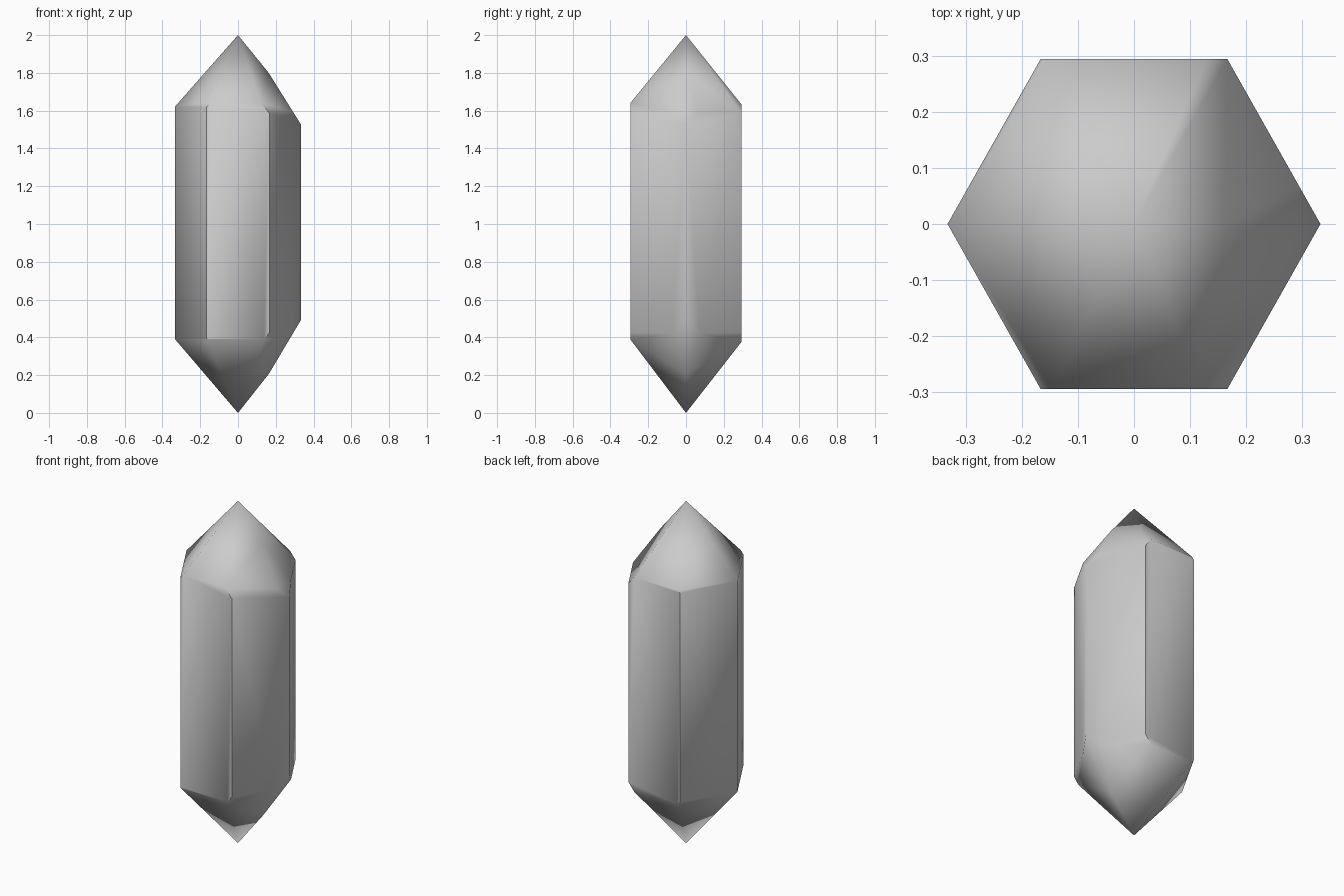
import bpy, bmesh, math
from mathutils import Vector, Matrix

if "Cube" in bpy.data.objects:
    bpy.data.objects.remove(bpy.data.objects["Cube"])

bm = bmesh.new()

# hexagonal column, corners on the x axis
bmesh.ops.create_cone(bm, cap_ends=True, segments=6, radius1=0.333, radius2=0.333, depth=2,
                      matrix=Matrix.Translation((0, 0, 1)) @ Matrix.Rotation(math.pi / 2, 4, 'Z'))
bmesh.ops.scale(bm, vec=(1, 1.023, 1), verts=bm.verts)


def cut(angle, slope, gap, side):
    """Slice off one tip facet: side +1 is the top, -1 the base; gap is the height past the tip."""
    a = math.radians(angle)
    normal = Vector((slope * math.cos(a), slope * math.sin(a), side))
    point = Vector((0, 0, 2 + gap if side > 0 else -gap))
    res = bmesh.ops.bisect_plane(bm, geom=bm.verts[:] + bm.edges[:] + bm.faces[:], dist=1e-5,
                                 plane_co=point, plane_no=normal, clear_outer=True)
    edges = [e for e in res['geom_cut'] if isinstance(e, bmesh.types.BMEdge) and e.is_boundary]
    if edges:
        bmesh.ops.holes_fill(bm, edges=edges, sides=0)


# pointed facets of both ends, uneven like a natural crystal
top = {30: 1.42, 90: 1.25, 150: 1.31, 210: 1.31, 270: 1.22, 330: 1.42}
base = {30: 1.46, 90: 1.28, 150: 1.35, 210: 1.35, 270: 1.32, 330: 1.46}
for side, facets in ((1, top), (-1, base)):
    for angle, slope in facets.items():
        cut(angle, slope, 0, side)

# steeper bevel facets on the right corner
cut(0, 1.6, 0.06, 1)
cut(0, 1.68, 0.068, -1)

bmesh.ops.remove_doubles(bm, verts=bm.verts, dist=0.002)
bmesh.ops.recalc_face_normals(bm, faces=bm.faces)

mesh = bpy.data.meshes.new("crystal")
bm.to_mesh(mesh)
bm.free()
crystal = bpy.data.objects.new("crystal", mesh)
bpy.context.collection.objects.link(crystal)
bpy.context.view_layer.objects.active = crystal
crystal.select_set(True)
bpy.ops.object.shade_smooth_by_angle(angle=math.radians(50))
